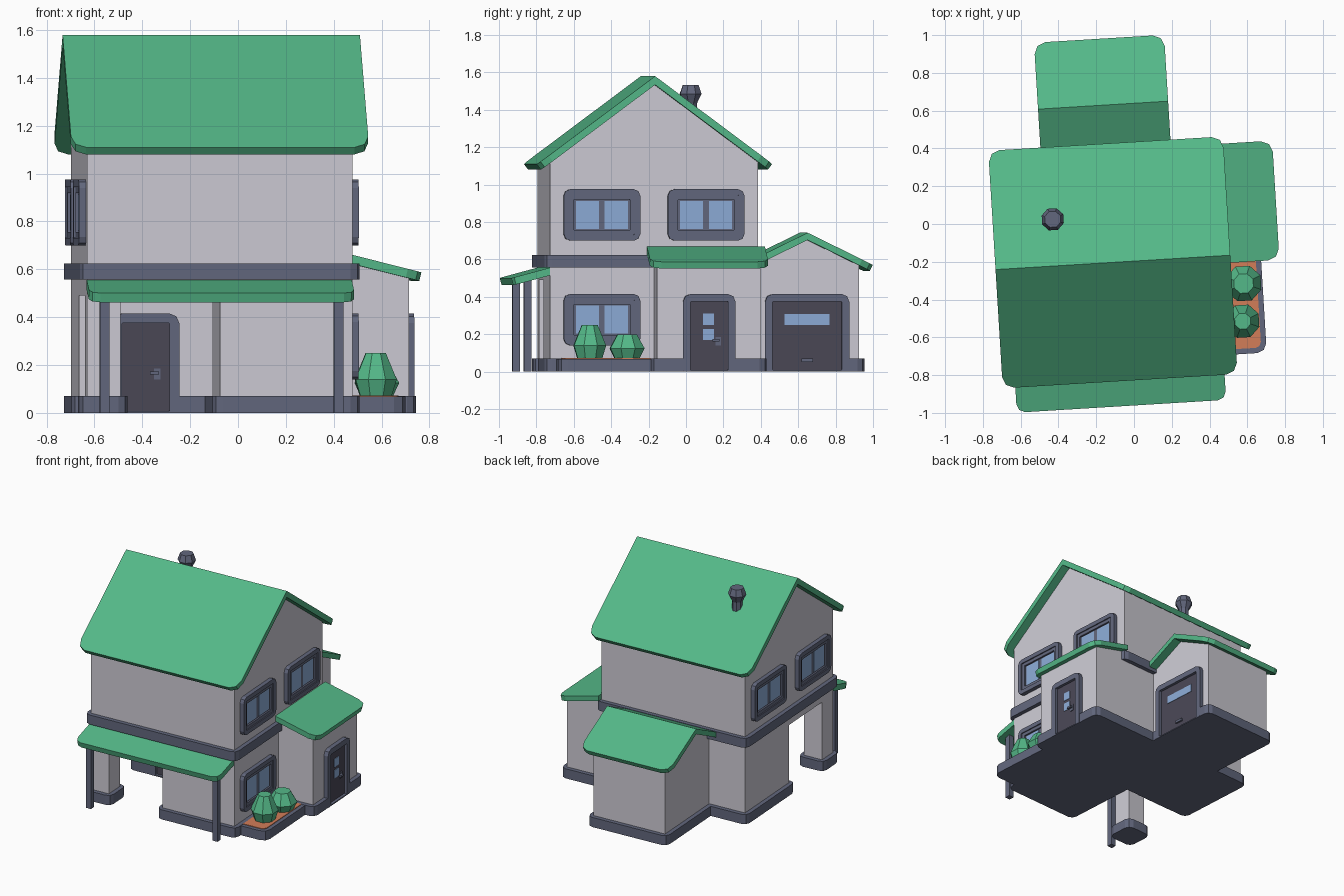
import bpy, math
from mathutils import Matrix, Vector

if "Cube" in bpy.data.objects:
    bpy.data.objects.remove(bpy.data.objects["Cube"])

TURN = Matrix.Rotation(math.radians(3.5), 4, 'Z')   # whole house is turned slightly


def material(name, r, g, b):
    m = bpy.data.materials.new(name)
    lin = [((c / 255 + 0.055) / 1.055) ** 2.4 for c in (r, g, b)]
    m.diffuse_color = (*lin, 1)
    m.use_nodes = True
    m.node_tree.nodes["Principled BSDF"].inputs["Base Color"].default_value = m.diffuse_color
    return m


GREEN = material("leaf green", 84, 184, 136)
WALL = material("pale grey wall", 205, 203, 212)
SLATE = material("slate trim", 98, 103, 125)
DARK = material("dark door", 74, 72, 86)
GLASS = material("blue glass", 140, 172, 215)
SOIL = material("orange soil", 210, 125, 88)


def loft(name, loops, mat, M=Matrix(), cyclic=False):
    """Skin equal-length loops; cap the ends unless cyclic."""
    n = len(loops[0])
    verts = [TURN @ M @ Vector(p) for lp in loops for p in lp]
    faces = []
    k = len(loops)
    for i in range(k if cyclic else k - 1):
        a, b = i * n, ((i + 1) % k) * n
        faces += [(a + j, a + (j + 1) % n, b + (j + 1) % n, b + j) for j in range(n)]
    if not cyclic:
        faces += [tuple(range(n))[::-1], tuple(range((k - 1) * n, k * n))]
    me = bpy.data.meshes.new(name)
    me.from_pydata(verts, [], faces)
    me.materials.append(mat)
    me.validate()
    me.update()
    ob = bpy.data.objects.new(name, me)
    bpy.context.collection.objects.link(ob)
    return ob


def rounded(pts, radii, seg=2):
    """Round the right-angled corners of a counter-clockwise outline."""
    out = []
    for i, p in enumerate(pts):
        p, r = Vector(p), radii[i]
        if r == 0:
            out.append(p)
            continue
        da = (Vector(pts[i - 1]) - p).normalized()
        db = (Vector(pts[(i + 1) % len(pts)]) - p).normalized()
        c = p + r * (da + db)
        for s in range(seg + 1):
            t = math.pi / 2 * s / seg
            out.append(c - r * (db * math.cos(t) + da * math.sin(t)))
    return out


def at(pts, z):
    return [(p[0], p[1], z) for p in pts]


def prism(name, pts, z0, z1, mat, M=Matrix()):
    return loft(name, [at(pts, z0), at(pts, z1)], mat, M)


def rect(x0, x1, y0, y1):
    return [(x0, y0), (x1, y0), (x1, y1), (x0, y1)]


def skirt(pts, d=0.03, r=0.04):
    """Push an outline outwards (third value = own offset of the edge) and round it."""
    n, out, rad = len(pts), [], []
    P = [Vector(p[:2]) for p in pts]
    D = [p[2] if len(p) > 2 else d for p in pts]
    for i in range(n):
        e0, e1 = (P[i] - P[i - 1]).normalized(), (P[(i + 1) % n] - P[i]).normalized()
        n0, n1 = Vector((e0.y, -e0.x)) * D[i - 1], Vector((e1.y, -e1.x)) * D[i]
        turn = e0.x * e1.y - e0.y * e1.x
        if abs(turn) < 0.1:
            out += [P[i] + n0, P[i] + n1]
            rad += [0, 0]
        else:
            out.append(P[i] + n0 + n1)
            rad.append(r if turn > 0 else 0)
    return rounded(out, rad)


def facing(d, x, y, z=0):
    """Frame for wall-mounted parts: u along wall, v up, n outwards."""
    u = {'+x': (0, 1), '-x': (0, -1), '-y': (1, 0)}[d]
    return Matrix(((u[0], 0, u[1], x), (u[1], 0, -u[0], y), (0, 1, 0, z), (0, 0, 0, 1)))


def frame(name, outer, inner, radii, depth, M):
    o, i = rounded(outer, radii), rounded(inner, [0.003] * 4)
    loft(name, [at(o, 0), at(o, depth), at(i, depth), at(i, 0)], SLATE, M, True)


def roof(name, x, y, z, angle, length, run, slope, t, r):
    """One sloping slab from the ridge point, running down in direction angle."""
    M = Matrix.Translation((x, y, z)) @ Matrix.Rotation(math.radians(angle), 4, 'Z')
    th = math.atan(slope)
    plan = rounded(rect(0, run, -length / 2, length / 2), [0, r, r, 0])
    top = [(p.x, p.y, -slope * p.x) for p in plan]
    low = [(p.x - t * math.sin(th), p.y, -slope * p.x - t * math.cos(th)) if p.x > 1e-6
           else (0, p.y, -t / math.cos(th)) for p in plan]
    loft(name, [low, top], GREEN, M)


def lathe(name, x, y, profile, mat, sides=8):
    ang = [2 * math.pi * (i + 0.5) / sides for i in range(sides)]
    loft(name, [[(x + r * math.cos(a), y + r * math.sin(a), z) for a in ang]
                for r, z in profile], mat)


# Plan lines shared by the parts
X0, XM, X1 = -0.678, -0.122, 0.434      # main house, left / middle / right
Y0, YM, Y1 = -0.755, -0.198, 0.36       # front / middle / back
PX = 0.703                              # outer wall of side entrance
GX0, GX1, GY = -0.40, 0.156, 0.917      # garage wing
NOTCH = 0.005                           # base steps back at the doors

# Base plinth, with gaps for the three doors
plinth = [(XM, Y0), (X1, Y0), (X1, YM), (PX, YM), (PX, -0.02, NOTCH), (PX, 0.18), (PX, Y1),
          (GX1, Y1), (GX1, 0.453, NOTCH), (GX1, 0.823), (GX1, GY), (GX0, GY), (GX0, Y1),
          (X0, Y1), (X0, YM), (-0.5, YM, NOTCH), (-0.3, YM), (XM, YM)]
prism("base_plinth", skirt(plinth), 0, 0.07, SLATE)

# Ground floor walls, open porch corner with pillar and lintels
prism("ground_floor_walls", [(XM, Y0), (X1, Y0), (X1, Y1), (X0, Y1), (X0, YM), (XM, YM)],
      0.01, 0.57, WALL)
pillar = rect(X0, X0 + 0.14, Y0, Y0 + 0.14)
prism("porch_pillar", pillar, 0.01, 0.57, WALL)
prism("pillar_base", skirt(pillar), 0, 0.07, SLATE)
prism("porch_lintel_left", rect(X0, X0 + 0.14, Y0 + 0.14, YM), 0.49, 0.57, WALL)
prism("porch_lintel_front", rect(X0 + 0.14, XM, Y0, Y0 + 0.14), 0.49, 0.57, WALL)

# Floor band and gabled upper storey
prism("floor_band", skirt(rect(X0, X1, Y0, Y1)), 0.557, 0.625, SLATE)
prism("upper_walls", [(Y0, 0.6), (Y1, 0.6), (Y1, 1.12), (YM, 1.535), (Y0, 1.12)],
      X0, X1, WALL, facing('+x', 0, 0))

# Main roof
for side, a in (("front", -90), ("back", 90)):
    roof("main_roof_" + side, -0.124, -0.196, 1.58, a, 1.245, 0.63, 0.746, 0.037, 0.06)

# Side entrance with lean-to roof
prism("side_entrance_walls", [(0.40, 0.01), (PX, 0.01), (PX, 0.567), (0.40, 0.64)],
      -Y1, -YM, WALL, facing('-y', 0, 0))
roof("side_entrance_roof", X1, 0.08, 0.668, 0, 0.632, 0.323, 0.25, 0.037, 0.06)

# Garage wing with gabled roof
prism("garage_walls", [(0.34, 0.01), (GY, 0.01), (GY, 0.572), (0.638, 0.705), (0.34, 0.56)],
      GX0, GX1, WALL, facing('+x', 0, 0))
roof("garage_roof_back", -0.125, 0.638, 0.743, 90, 0.69, 0.352, 0.49, 0.035, 0.06)
roof("garage_roof_front", -0.125, 0.638, 0.743, -90, 0.69, 0.278, 0.49, 0.035, 0)

# Front awning on two posts
roof("front_awning", XM - 0.003, Y0, 0.556, -90, 1.11, 0.204, 0.27, 0.04, 0.045)
for name, x in (("left", -0.613), ("right", 0.368)):
    prism("awning_post_" + name, rect(x - 0.02, x + 0.02, -0.892, -0.852), 0, 0.495, SLATE)


# Windows: thick frame, inner board and two panes
def window(name, M):
    frame(name + "_frame", rect(-0.205, 0.205, -0.1375, 0.1375),
          rect(-0.173, 0.173, -0.106, 0.106), [0.035] * 4, 0.03, M)
    frame(name + "_inner_frame", rect(-0.175, 0.175, -0.108, 0.108),
          rect(-0.15, 0.15, -0.082, 0.082), [0.003] * 4, 0.022, M)
    prism(name + "_board", rect(-0.155, 0.155, -0.085, 0.085), -0.005, 0.010, SLATE, M)
    for s in (-1, 1):
        prism(name + "_pane", rect(s * 0.077 - 0.062, s * 0.077 + 0.062, -0.075, 0.075),
              0.008, 0.013, GLASS, M)


for i, y in enumerate((-0.478, 0.08)):
    window("right_window_%d" % i, facing('+x', X1, y, 0.838))
    window("left_window_%d" % i, facing('-x', X0, y, 0.838))
window("lower_window", facing('+x', X1, -0.478, 0.278))


# Doors: frame, recessed leaf, optional panes and a handle
def door(name, M, w, panes=()):
    h = w / 2
    frame(name + "_frame", rect(-h - 0.04, h + 0.04, 0, 0.415), rect(-h, h, 0.008, 0.375),
          [0.003, 0.003, 0.04, 0.04], 0.032, M)
    prism(name + "_leaf", rect(-h, h, 0.008, 0.375), -0.005, 0.012, DARK, M)
    for p in panes:
        prism(name + "_pane", rect(*p), 0.010, 0.015, GLASS, M)


def handle(name, M):
    prism(name + "_plate", rect(0.035, 0.063, 0.14, 0.185), 0.01, 0.018, SLATE, M)
    prism(name + "_lever", rect(0.018, 0.055, 0.16, 0.174), 0.018, 0.034, SLATE, M)


porch_at, side_at = facing('-y', -0.40, YM), facing('+x', PX, 0.08)
garage_at = facing('+x', GX1, 0.638)
door("porch_door", porch_at, 0.2)
handle("porch_door_handle", porch_at)
door("side_door", side_at, 0.2, [(-0.033, 0.025, 0.25, 0.31), (-0.033, 0.025, 0.168, 0.228)])
handle("side_door_handle", side_at)
door("garage_door", garage_at, 0.37, [(-0.12, 0.12, 0.25, 0.307)])
prism("garage_door_handle", rect(-0.03, 0.03, 0.052, 0.07), 0.01, 0.025, SLATE, garage_at)

# Planter bed with two bushes
bed = rect(X1, 0.66, -0.722, YM)
prism("planter", rounded(bed, [0, 0.05, 0, 0]), 0, 0.068, SLATE)
prism("planter_soil", rounded(rect(X1 + 0.03, 0.632, -0.694, YM - 0.03), [0, 0.03, 0, 0]),
      0.066, 0.072, SOIL)
lathe("tall_bush", 0.543, -0.549, [(0.07, 0.068), (0.093, 0.14), (0.045, 0.25)], GREEN)
lathe("short_bush", 0.56, -0.35, [(0.07, 0.068), (0.099, 0.125), (0.055, 0.2)], GREEN)

# Chimney
lathe("chimney", -0.428, 0.051, [(0.036, 1.30), (0.036, 1.435), (0.062, 1.485), (0.045, 1.532)],
      SLATE)

# Consistent outward normals
import bmesh
for ob in bpy.data.objects:
    bm = bmesh.new()
    bm.from_mesh(ob.data)
    bmesh.ops.recalc_face_normals(bm, faces=bm.faces)
    bm.to_mesh(ob.data)
    bm.free()
